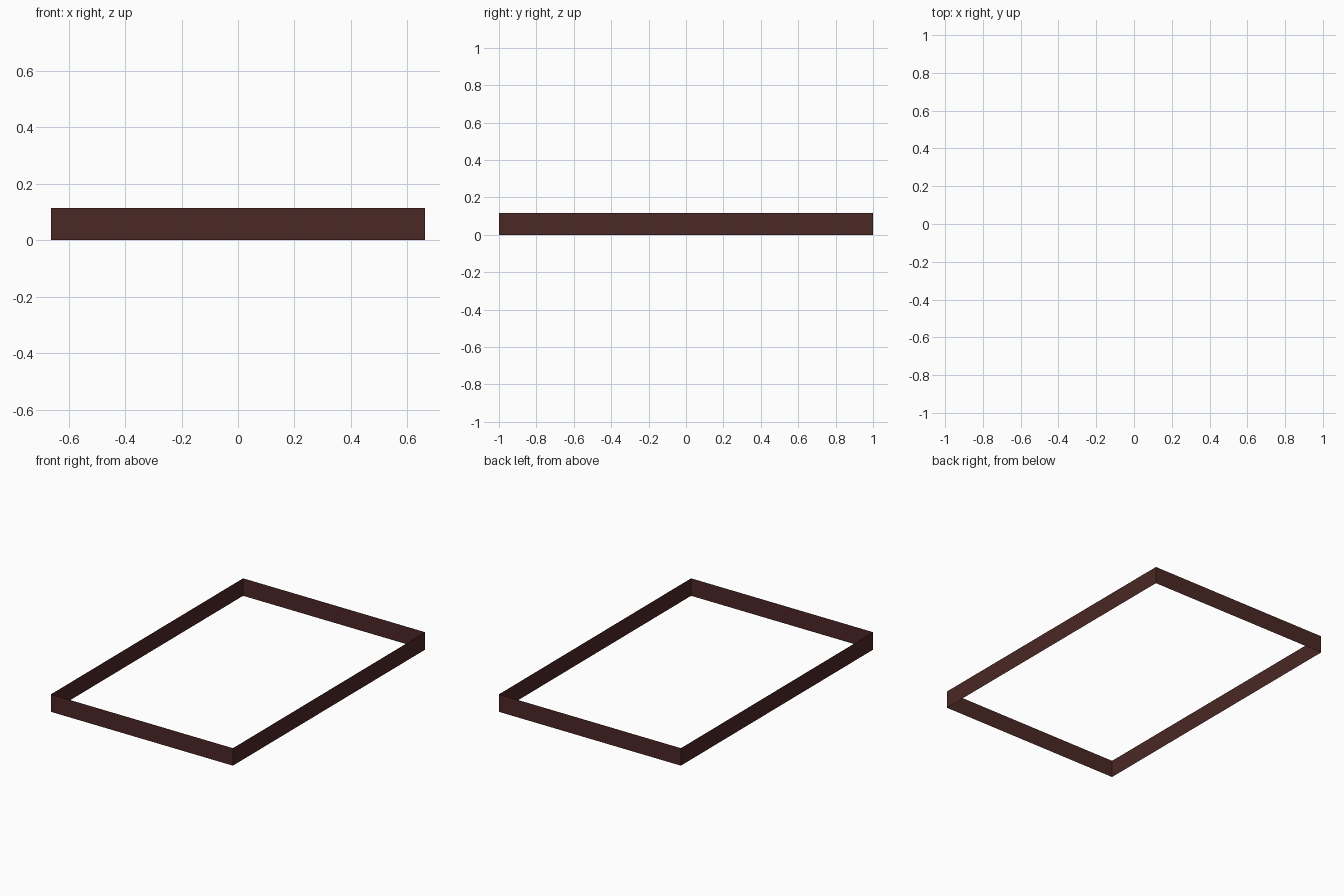
import bpy, bmesh

if "Cube" in bpy.data.objects:
    bpy.data.objects.remove(bpy.data.objects["Cube"])

HALF_X, HALF_Y, HEIGHT = 0.663, 1.0, 0.115

# Dark red-brown paint
mat = bpy.data.materials.new("dark_brown")
mat.diffuse_color = (0.07, 0.021, 0.019, 1)
mat.use_nodes = True
mat.node_tree.nodes["Principled BSDF"].inputs["Base Color"].default_value = mat.diffuse_color

# Rectangular outline, extruded upward into a thin open band
bm = bmesh.new()
corners = [bm.verts.new((sx * HALF_X, sy * HALF_Y, 0))
           for sx, sy in ((-1, -1), (1, -1), (1, 1), (-1, 1))]
edges = [bm.edges.new((corners[i], corners[(i + 1) % 4])) for i in range(4)]
ext = bmesh.ops.extrude_edge_only(bm, edges=edges)
top = [g for g in ext["geom"] if isinstance(g, bmesh.types.BMVert)]
bmesh.ops.translate(bm, verts=top, vec=(0, 0, HEIGHT))

# Make the walls face outward
bm.normal_update()
flip = [f for f in bm.faces if f.normal.dot(f.calc_center_median() * 1) < 0]
bmesh.ops.reverse_faces(bm, faces=flip)

mesh = bpy.data.meshes.new("border_band")
bm.to_mesh(mesh)
bm.free()
mesh.materials.append(mat)
band = bpy.data.objects.new("border_band", mesh)
bpy.context.collection.objects.link(band)
